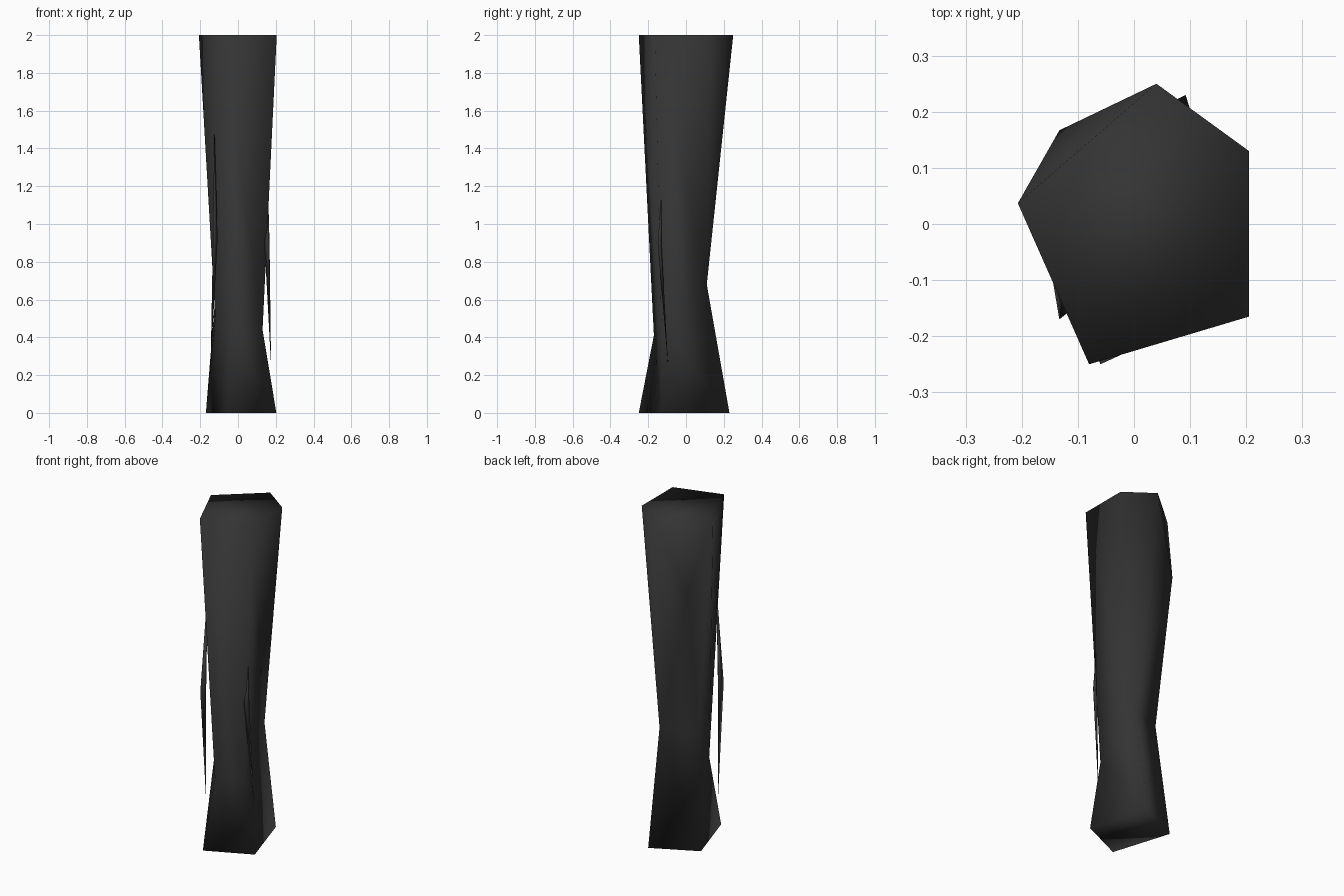
import bpy, bmesh

if "Cube" in bpy.data.objects:
    bpy.data.objects.remove(bpy.data.objects["Cube"])

charcoal = bpy.data.materials.new("charcoal")
charcoal.diffuse_color = (0.034, 0.034, 0.034, 1)
charcoal.use_nodes = True
charcoal.node_tree.nodes["Principled BSDF"].inputs["Base Color"].default_value = charcoal.diffuse_color


def make(name, points, faces):
    """Closed, smooth-shaded low-poly mesh from named points."""
    bm = bmesh.new()
    v = {key: bm.verts.new(co) for key, co in points.items()}
    for face in faces:
        bm.faces.new([v[key] for key in face.split()])
    bmesh.ops.recalc_face_normals(bm, faces=bm.faces)
    for f in bm.faces:
        f.smooth = True
    mesh = bpy.data.meshes.new(name)
    bm.to_mesh(mesh)
    bm.free()
    mesh.materials.append(charcoal)
    obj = bpy.data.objects.new(name, mesh)
    bpy.context.collection.objects.link(obj)


def splinter(name, top, ring, tip):
    """Thin three-sided spindle peeling away from the trunk."""
    pts = {"t": top, "b": tip, "0": ring[0], "1": ring[1], "2": ring[2]}
    sides = [f"{end} {i} {(i + 1) % 3}" for i in range(3) for end in "tb"]
    make(name, pts, sides)


# Trunk: five-sided top (T), narrow waist (W), four-sided base (B), one bulge (K)
trunk = {
    "T0": (.205, -.165, 2), "T1": (.205, .13, 2), "T2": (.04, .25, 2),
    "T3": (-.207, .037, 2), "T4": (-.08, -.25, 2),
    "K": (-.133, .167, 1.57),
    "W0": (.13, -.13, .44), "W1": (.10, .11, .68), "W2": (-.115, .045, .68),
    "W3": (-.12, -.05, .5), "W4": (-.035, -.17, .41),
    "B0": (.203, -.13, 0), "B1": (.092, .23, 0),
    "B2": (-.17, .1, 0), "B3": (-.06, -.25, 0),
}
make("trunk", trunk, [
    "T0 T1 T2 T3 T4",
    "T0 T1 W1", "T0 W1 W0", "T1 T2 W1", "T2 K W1", "K W2 W1", "T2 T3 K",
    "T3 W2 K", "T3 W3 W2", "T3 T4 W3", "T4 W4 W3", "T4 T0 W0", "T4 W0 W4",
    "W0 W1 B1 B0", "W1 W2 B2 B1", "W2 W3 B2", "W3 W4 B3 B2", "W4 W0 B0 B3",
    "B0 B1 B2 B3",
])

# Splinters of bark
splinter("left_splinter", (-.125, -.11, 1.53),
         [(-.133, -.17, .91), (-.108, -.15, .92), (-.125, -.13, .91)],
         (-.145, -.1, .25))
splinter("right_splinter", (.16, -.13, 1.15),
         [(.165, -.15, .9), (.14, -.145, .9), (.167, -.13, .9)],
         (.175, -.095, .25))
